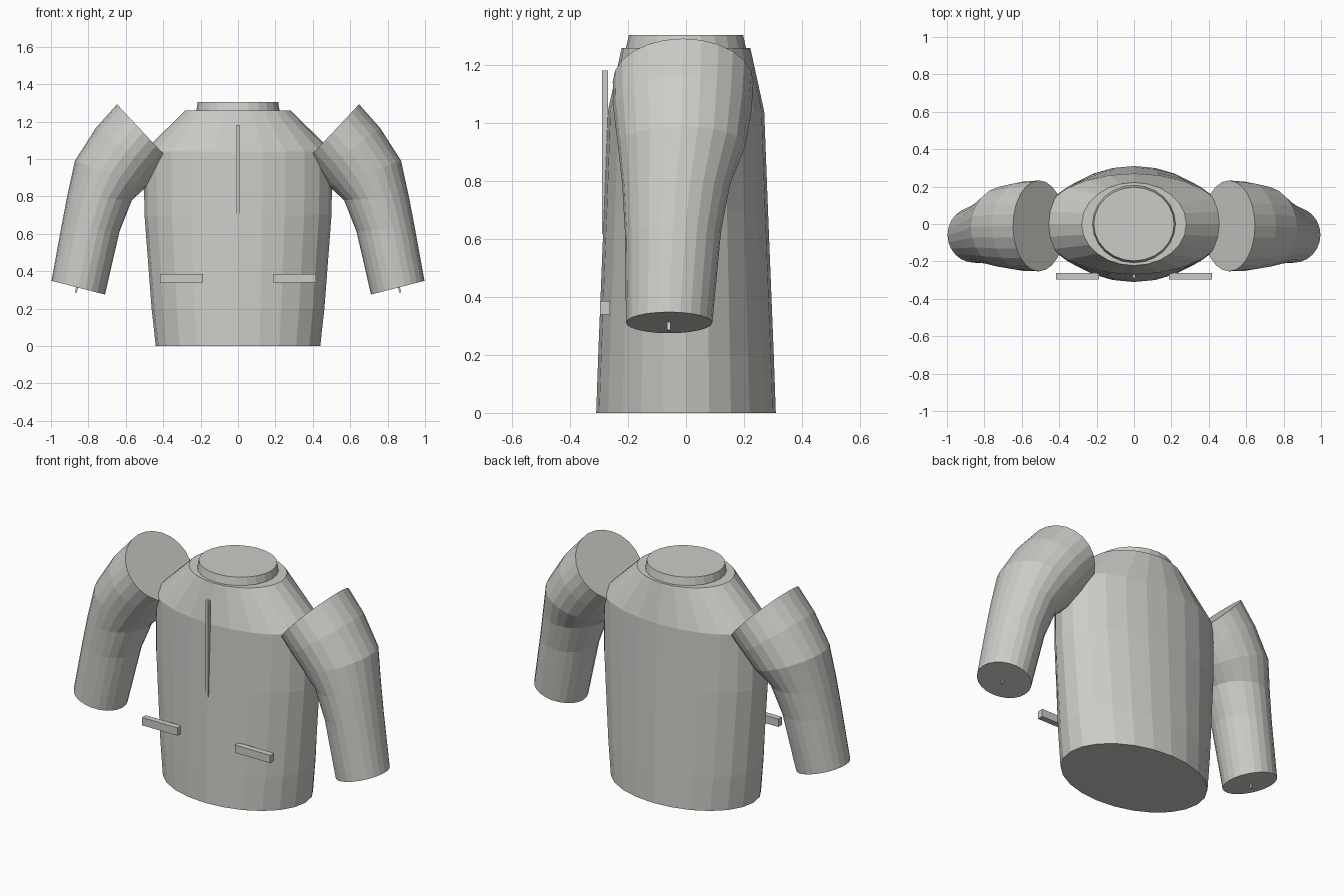
import bpy, bmesh, math
from mathutils import Vector

if "Cube" in bpy.data.objects:
    bpy.data.objects.remove(bpy.data.objects["Cube"])

grey = bpy.data.materials.new("warm grey cloth")
grey.diffuse_color = (0.6, 0.6, 0.57, 1)
grey.use_nodes = True
grey.node_tree.nodes["Principled BSDF"].inputs["Base Color"].default_value = grey.diffuse_color
SIDES = 24


def finish(name, bm):
    bmesh.ops.recalc_face_normals(bm, faces=bm.faces)
    mesh = bpy.data.meshes.new(name)
    bm.to_mesh(mesh)
    bm.free()
    mesh.materials.append(grey)
    obj = bpy.data.objects.new(name, mesh)
    bpy.context.collection.objects.link(obj)
    return obj


def loft(name, rings):
    """Capped tube through ellipses given as (centre, half axis, half axis)."""
    bm = bmesh.new()
    loops = []
    for c, u, v in rings:
        loop = []
        for i in range(SIDES):
            a = 2 * math.pi * i / SIDES
            loop.append(bm.verts.new(Vector(c) + Vector(u) * math.cos(a) + Vector(v) * math.sin(a)))
        loops.append(loop)
    for lo, hi in zip(loops, loops[1:]):
        for i in range(SIDES):
            j = (i + 1) % SIDES
            bm.faces.new((lo[i], lo[j], hi[j], hi[i]))
    bm.faces.new(loops[0])
    bm.faces.new(loops[-1])
    return finish(name, bm)


def box(name, lo, hi, tilt=0):
    bm = bmesh.new()
    bmesh.ops.create_cube(bm, size=1)
    for v in bm.verts:
        v.co = Vector([v.co[k] * (hi[k] - lo[k]) for k in range(3)])
    obj = finish(name, bm)
    obj.location = [(lo[k] + hi[k]) / 2 for k in range(3)]
    obj.rotation_euler.y = tilt
    return obj


def upright(z, rx, ry):
    return ((0, 0, z), (rx, 0, 0), (0, ry, 0))


# Torso and collar
loft("jacket_body", [upright(0, .44, .31), upright(.2, .462, .303), upright(.7, .5, .283),
                     upright(1.04, .505, .27), upright(1.26, .28, .222)])
loft("collar", [upright(1.24, .225, .212), upright(1.305, .215, .197)])

# Sleeve rings: outer x, outer z, inner x, inner z, centre y, half depth
SLEEVE = [(.647, 1.292, .369, .995, -.01, .243),
          (.76, 1.165, .43, .922, -.012, .238),
          (.872, .99, .49, .85, -.015, .22),
          (.914, .797, .567, .78, -.034, .186),
          (.944, .64, .634, .61, -.045, .166),
          (.997, .348, .711, .275, -.058, .149)]

for side, s in (("left", 1), ("right", -1)):
    rings = []
    for ox, oz, ix, iz, cy, ry in SLEEVE:
        rings.append(((s * (ox + ix) / 2, cy, (oz + iz) / 2),
                      (s * (ox - ix) / 2, 0, (oz - iz) / 2), (0, ry, 0)))
    loft("sleeve_" + side, rings)
    # Pocket welt and small cuff tab
    xs = sorted((s * .187, s * .418))
    box("pocket_" + side, (xs[0], -.297, .34), (xs[1], -.262, .386))
    box("cuff_tab_" + side, (s * .863 - .005, -.066, .284), (s * .863 + .005, -.054, .324), -s * .25)

# Front zip
box("zip", (-.009, -.29, .618), (.009, -.27, 1.182))
